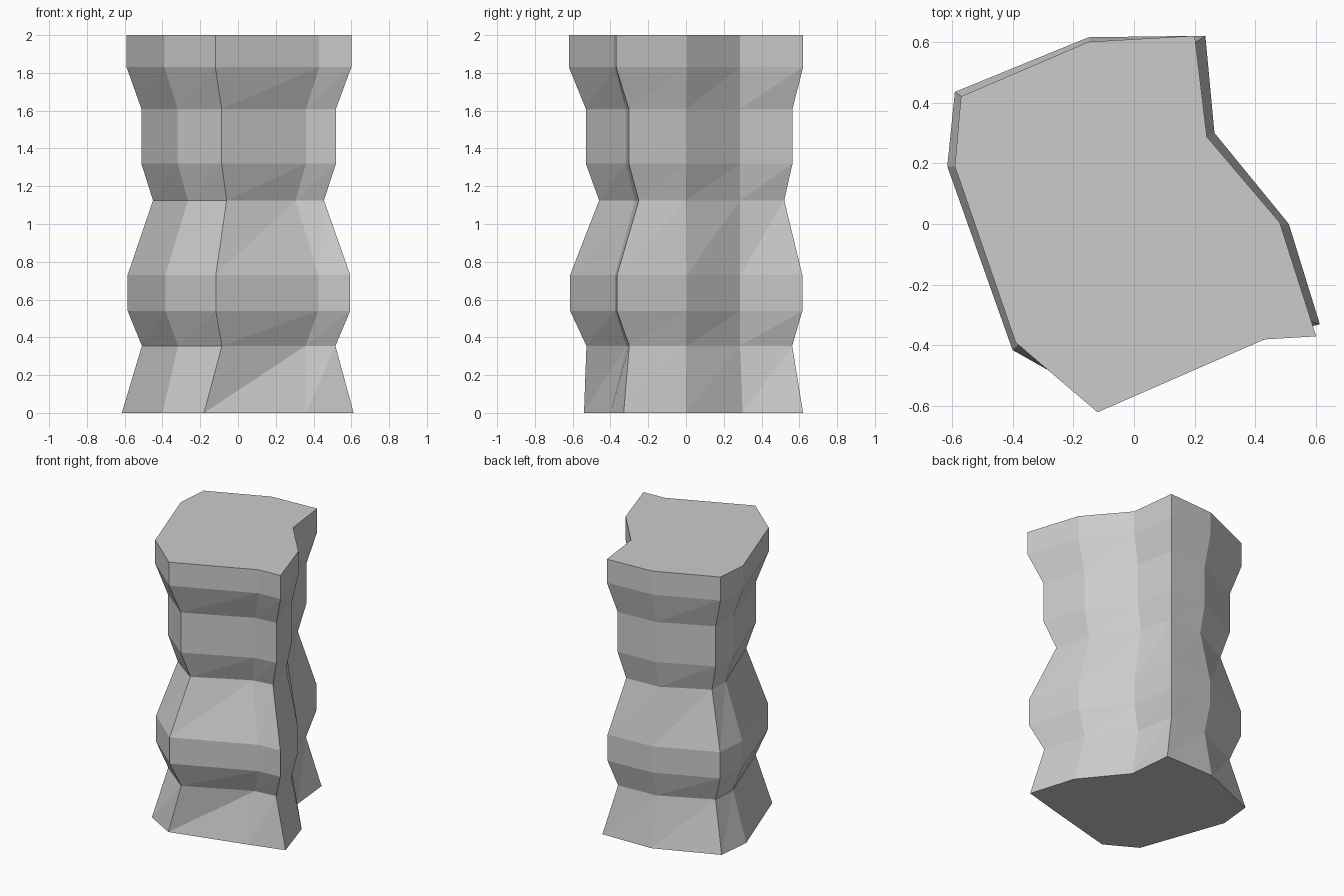
import bpy, bmesh

if "Cube" in bpy.data.objects:
    bpy.data.objects.remove(bpy.data.objects["Cube"])

# Cross-sections, counter-clockwise from the left corner
WIDE = [(-.59, .19), (-.39, -.39), (-.12, -.62), (.43, -.38), (.60, -.37),
        (.48, .005), (.24, .287), (.20, .62), (-.15, .60), (-.57, .42)]
NECK = [(-.45, .19), (-.265, -.31), (-.06, -.46), (.305, -.27), (.455, -.25),
        (.385, 0), (.18, .285), (.115, .52), (-.14, .51), (-.45, .345)]
FOOT = [(-.615, .19), (-.40, -.415), (-.18, -.54), (.36, -.40), (.612, -.33),
        (.51, 0), (.265, .30), (.235, .62), (-.15, .615), (-.59, .435)]

# Height and narrowing (0 = wide, 1 = neck) of each ring above the foot
RINGS = [(.355, .58), (.54, .04), (.73, .04), (1.125, 1),
         (1.32, .56), (1.61, .56), (1.83, 0), (2, 0)]

bm = bmesh.new()
levels = [[bm.verts.new((x, y, 0)) for x, y in FOOT]]
for z, t in RINGS:
    levels.append([bm.verts.new((a[0] + (b[0] - a[0]) * t,
                                 a[1] + (b[1] - a[1]) * t, z))
                   for a, b in zip(WIDE, NECK)])

# Faceted sides
n = len(WIDE)
for low, high in zip(levels, levels[1:]):
    for i in range(n):
        j = (i + 1) % n
        bm.faces.new((low[i], low[j], high[j]))
        bm.faces.new((low[i], high[j], high[i]))

# Flat ends
bm.faces.new(levels[-1])
bm.faces.new(levels[0][::-1])

mesh = bpy.data.meshes.new("rock_column")
bm.to_mesh(mesh)
bm.free()
bpy.context.collection.objects.link(bpy.data.objects.new("rock_column", mesh))
